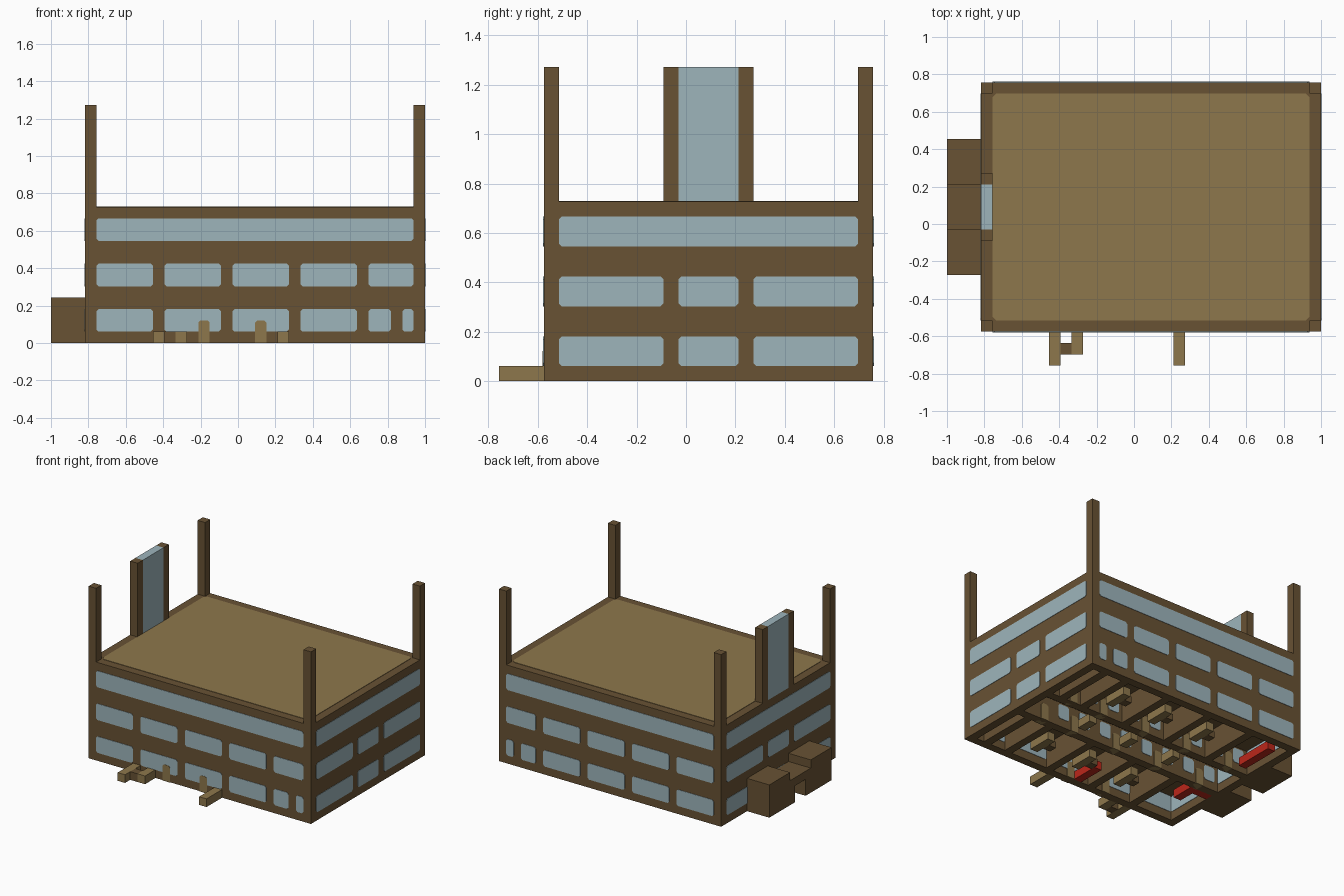
import bpy

U = 2 / 33                      # one building module
EPS = 0.05                      # panes and doors stand slightly proud (in modules)

cube = bpy.data.objects.get("Cube")
if cube:
    bpy.data.objects.remove(cube, do_unlink=True)


def material(name, rgb):
    m = bpy.data.materials.new(name)
    m.use_nodes = True
    m.diffuse_color = (*rgb, 1)
    bsdf = m.node_tree.nodes["Principled BSDF"]
    bsdf.inputs["Base Color"].default_value = (*rgb, 1)
    bsdf.inputs["Roughness"].default_value = 0.9
    return m


BROWN = material("dark brown wood", (0.14, 0.085, 0.034))
TAN = material("tan wood", (0.27, 0.185, 0.072))
GLASS = material("pale blue glass", (0.34, 0.46, 0.50))
RED = material("red fabric", (0.5, 0.02, 0.01))


def add_mesh(name, verts, faces, mat):
    """Object from points given in modules, centred on the plan."""
    pts = [((x - 16.5) * U, (y - 12.5) * U, z * U) for x, y, z in verts]
    mesh = bpy.data.meshes.new(name)
    mesh.from_pydata(pts, [], faces)
    mesh.materials.append(mat)
    ob = bpy.data.objects.new(name, mesh)
    bpy.context.collection.objects.link(ob)
    return ob


def prism(name, axis, a, b, depth, mat, cut=(0, 0, 0, 0)):
    """Rectangle a..b with trimmed corners, extruded along an axis."""
    (a0, a1), (b0, b1), (d0, d1) = a, b, depth
    outline = []
    corners = [(a0, b0, 1, 1), (a1, b0, -1, 1), (a1, b1, -1, -1), (a0, b1, 1, -1)]
    for i, (p, q, sp, sq) in enumerate(corners):
        c = cut[i]
        if not c:
            outline.append((p, q))
        else:
            pair = [(p, q + sq * c), (p + sp * c, q)]
            outline += pair if i % 2 == 0 else pair[::-1]

    def place(p, q, d):
        return {"x": (d, p, q), "y": (p, d, q), "z": (p, q, d)}[axis]

    n = len(outline)
    verts = [place(p, q, d) for d in (d0, d1) for p, q in outline]
    faces = [tuple(reversed(range(n))), tuple(range(n, 2 * n))]
    faces += [(i, (i + 1) % n, n + (i + 1) % n, n + i) for i in range(n)]
    if axis == "y":             # keep normals outward
        faces = [f[::-1] for f in faces]
    return add_mesh(name, verts, faces, mat)


def box(name, x, y, z, mat):
    return prism(name, "z", x, y, z, mat)


def pane(name, axis, span, z, start):
    prism(name, axis, span, z, (start - EPS, start + 1 + EPS), GLASS, (0.2,) * 4)


def door(name, axis, at, start):
    prism(name, axis, (at, at + 1), (0, 2), (start - EPS * 1.6, start + 1 + EPS * 1.6),
          TAN, (0, 0, 0.2, 0.2))


# Outer walls, floor slabs and roof
for y in (3, 24):
    box("long_wall", (3, 33), (y, y + 1), (0, 12), BROWN)
for x in (3, 32):
    box("short_wall", (x, x + 1), (4, 24), (0, 12), BROWN)
for z in (3, 7):
    box("floor_slab", (4, 32), (4, 24), (z, z + 1), BROWN)
box("roof_slab", (4, 32), (4, 24), (11, 12), BROWN)
prism("roof_deck", "z", (4, 32), (4, 24), (11.9, 12 + EPS), TAN, (0.35,) * 4)

# Tall corner posts
for x in (3, 32):
    for y in (3, 24):
        box("corner_post", (x, x + 1), (y, y + 1), (12, 21), BROWN)

# Glazed tower on the side wall
for y in (11, 16):
    box("tower_post", (3, 4), (y, y + 1), (12, 21), BROWN)
box("tower_glass", (3, 4), (12, 16), (12, 21), GLASS)

# Windows, storey by storey
LONG_BAYS = [(4, 9), (10, 15), (16, 21), (22, 27)]
SHORT_BAYS = [(4, 11), (12, 16), (17, 24)]
long_rows = {1: LONG_BAYS + [(28, 30), (31, 32)],
             5: LONG_BAYS + [(28, 32)],
             9: [(4, 32)]}
short_rows = {1: SHORT_BAYS, 5: SHORT_BAYS, 9: [(4, 24)]}
for z, bays in long_rows.items():
    for bay in bays:
        for y in (3, 24):
            pane("long_wall_window", "y", bay, (z, z + 2), y)
for z, bays in short_rows.items():
    for bay in bays:
        for x in (3, 32):
            pane("short_wall_window", "x", bay, (z, z + 2), x)

# Front doors
for x in (13, 18):
    door("front_door", "y", x, 3)

# Side porch: two blocks joined by a lower lintel over the entrance
for y in (8, 16):
    box("porch_block", (0, 3), (y, y + 4), (0, 4), BROWN)
for y in (12, 15):
    box("porch_jamb", (0, 3), (y, y + 1), (0, 2), BROWN)
box("porch_lintel", (0, 3), (12, 16), (2, 3), BROWN)

# Corridor walls with glazing and doors, then room partitions
for y in (11, 16):
    box("corridor_wall", (4, 32), (y, y + 1), (0, 3), BROWN)
    for x0, x1 in LONG_BAYS:
        pane("corridor_window", "y", (x0 + 0.5, x0 + 2), (1, 2.8), y)
        pane("corridor_window", "y", (x1 - 1.5, x1), (1, 2.8), y)
        door("corridor_door", "y", x0 + 2.2, y)
    door("corridor_door", "y", 28.5, y)
for x in (9, 15, 21, 27, 30):
    for y in ((4, 11), (17, 24)):
        box("room_partition", (x, x + 1), y, (0, 3), BROWN)

# Room furniture
for x0, x1 in LONG_BAYS[1:]:
    for y in (7, 20):
        box("desk", (x1 - 2, x1 - 1), (y - 1, y + 2), (0, 1), TAN)
        box("stool", (x1 - 3, x1 - 2), (y, y + 1), (0, 0.8), BROWN)
for x in (12, 18, 24):
    box("corridor_bench", (x, x + 1), (13, 15), (0, 1), TAN)

# Red sofas
box("sofa", (17, 18), (4, 7.5), (0, 1), RED)
box("long_sofa", (5, 6), (18, 23), (0, 1), RED)
box("corner_sofa_arm", (6, 7), (8, 10), (0, 1), RED)
box("corner_sofa_back", (4, 7), (10, 11), (0, 1), RED)

# Outdoor benches in front
box("front_bench", (9, 10), (0, 3), (0, 1), TAN)
box("front_bench", (11, 12), (1, 3), (0, 1), TAN)
box("front_bench", (20, 21), (0, 3), (0, 1), TAN)
box("bench_link", (10, 11), (1, 2), (0, 1), BROWN)
